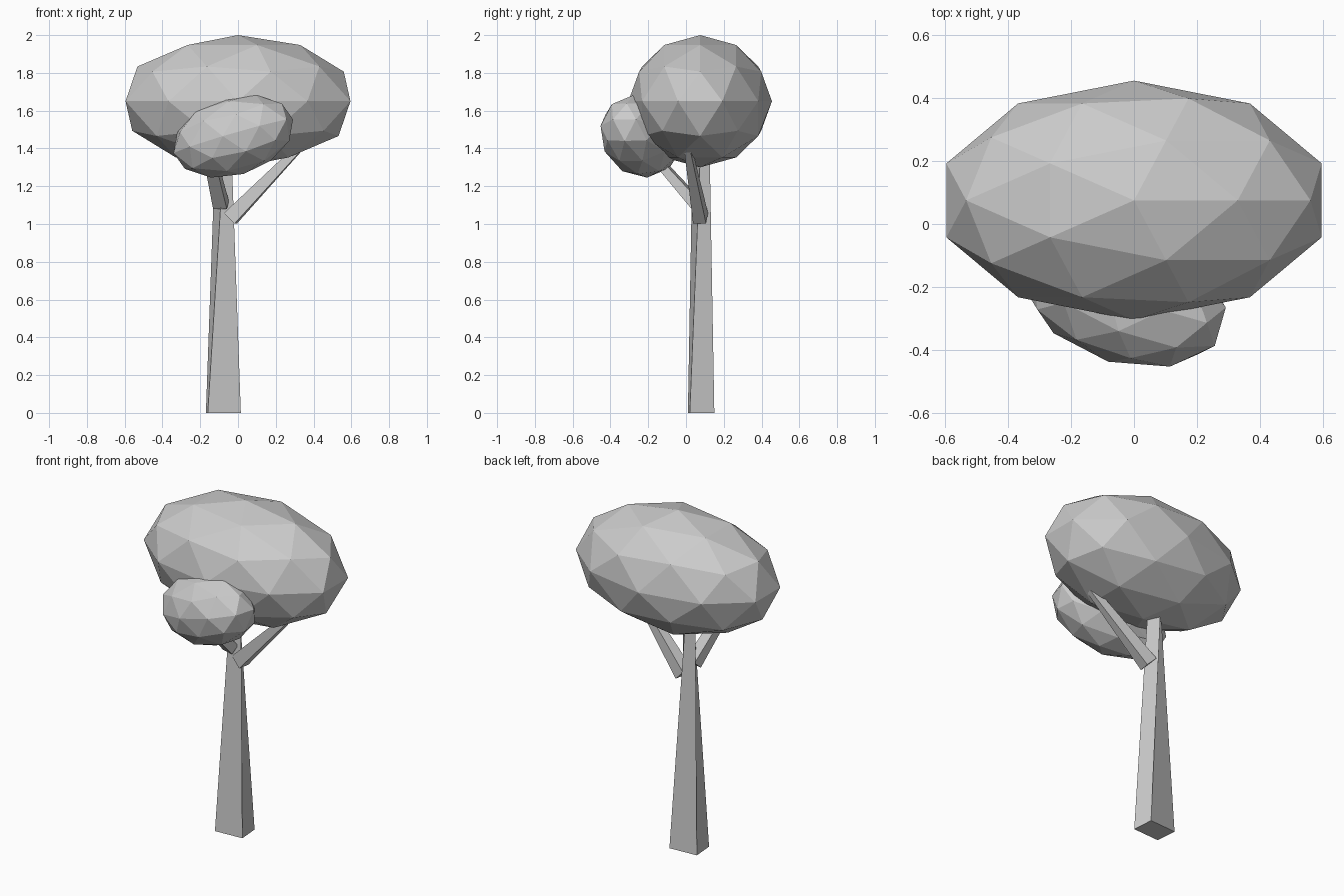
import bpy
from math import radians
from mathutils import Vector

if "Cube" in bpy.data.objects:
    bpy.data.objects.remove(bpy.data.objects["Cube"])


def crown(name, loc, radii, rot=(0, 0, 0)):
    """Faceted ellipsoid clump of leaves."""
    bpy.ops.mesh.primitive_ico_sphere_add(subdivisions=2, radius=1, location=loc,
                                          rotation=[radians(a) for a in rot])
    ob = bpy.context.object
    ob.name = name
    ob.scale = radii
    return ob


def loft(name, lower, upper):
    """Closed four-sided solid between two quads."""
    mesh = bpy.data.meshes.new(name)
    sides = [(i, (i + 1) % 4, (i + 1) % 4 + 4, i + 4) for i in range(4)]
    mesh.from_pydata(list(lower) + list(upper), [],
                     sides + [(3, 2, 1, 0), (4, 5, 6, 7)])
    ob = bpy.data.objects.new(name, mesh)
    bpy.context.collection.objects.link(ob)
    return ob


def branch(name, start, end, w0, w1):
    """Tapered square branch, w0/w1 = (width, depth) at each end."""
    a, b = Vector(start), Vector(end)
    turn = (b - a).to_track_quat('Z', 'Y')

    def ring(c, w):
        return [c + turn @ Vector((sx * w[0] / 2, sy * w[1] / 2, 0))
                for sx, sy in ((-1, -1), (1, -1), (1, 1), (-1, 1))]
    return loft(name, ring(a, w0), ring(b, w1))


# Foliage
crown("main_crown", (0, 0.075, 1.65), (0.626, 0.38, 0.35))
crown("small_crown", (-0.025, -0.24, 1.465), (0.34, 0.205, 0.208), (0, -16, -16))

# Trunk: slightly twisted, tapered square post
loft("trunk",
     [(-0.16, 0.01, 0), (0.015, 0.02, 0), (0.005, 0.15, 0), (-0.17, 0.14, 0)],
     [(-0.073, 0.035, 1.4), (-0.035, 0.077, 1.4), (-0.085, 0.125, 1.4), (-0.12, 0.083, 1.4)])

# Branches
branch("right_branch", (-0.04, 0.077, 1.03), (0.32, 0.01, 1.40), (0.07, 0.08), (0.033, 0.04))
branch("front_branch", (-0.09, 0.06, 1.10), (-0.15, -0.17, 1.36), (0.075, 0.06), (0.06, 0.04))
